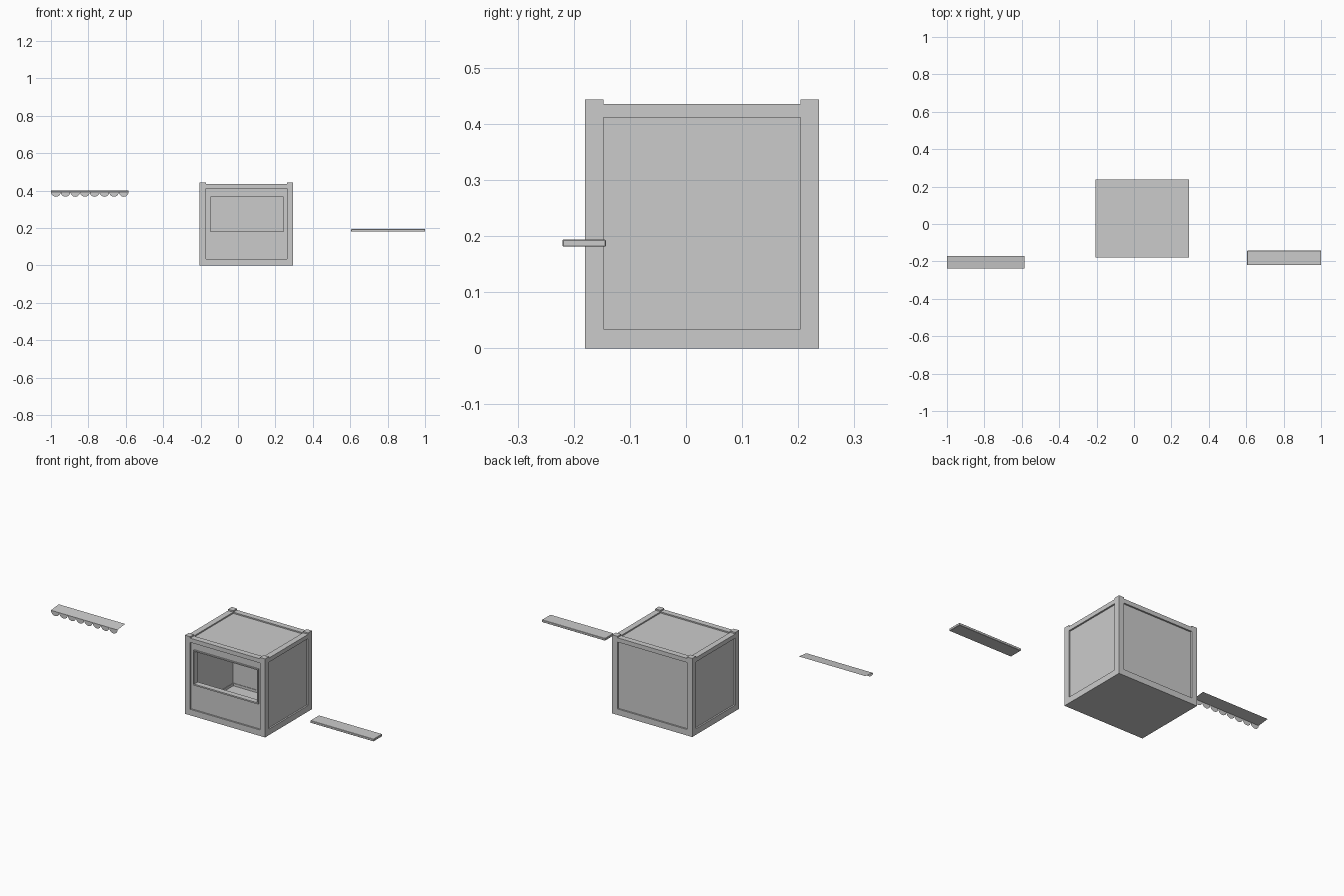
import bpy, bmesh, math

if "Cube" in bpy.data.objects:
    bpy.data.objects.remove(bpy.data.objects["Cube"])

X0, X1, Y0, Y1 = -0.205, 0.295, -0.18, 0.237   # booth footprint
T = 0.033                                      # frame thickness
REC = 0.009                                    # panel recess
TOP, POST = 0.435, 0.443                       # beam and post heights
LOW, HIGH = 0.034, 0.411                       # panel opening heights


def finish(name, bm):
    bmesh.ops.recalc_face_normals(bm, faces=bm.faces)
    me = bpy.data.meshes.new(name)
    bm.to_mesh(me)
    bm.free()
    ob = bpy.data.objects.new(name, me)
    bpy.context.collection.objects.link(ob)
    return ob


def box(name, x0, x1, y0, y1, z0, z1):
    bm = bmesh.new()
    bmesh.ops.create_cube(bm, size=1)
    for v in bm.verts:
        v.co = ((x0 + x1) / 2 + v.co.x * (x1 - x0),
                (y0 + y1) / 2 + v.co.y * (y1 - y0),
                (z0 + z1) / 2 + v.co.z * (z1 - z0))
    return finish(name, bm)


def ring(name, outer, inner, y0, y1):
    """Rectangular plate with a rectangular hole; rects are x0, x1, z0, z1."""
    bm = bmesh.new()
    loops = []
    for (a, b, c, d) in (outer, inner):
        for y in (y0, y1):
            loops.append([bm.verts.new((x, y, z))
                          for x, z in ((a, c), (b, c), (b, d), (a, d))])
    of, ob_, inf, inb = loops
    for p, q in ((of, inf), (inf, inb), (inb, ob_), (ob_, of)):
        for i in range(4):
            j = (i + 1) % 4
            bm.faces.new((p[i], p[j], q[j], q[i]))
    return finish(name, bm)


# Corner posts
for nx, xa in (("left", X0), ("right", X1 - T)):
    for ny, ya in (("front", Y0), ("back", Y1 - T)):
        box(f"{ny}_{nx}_post", xa, xa + T, ya, ya + T, 0, POST)

# Horizontal beams between the posts
for nz, za, zb in (("lower", 0, LOW), ("upper", HIGH, TOP)):
    for ny, ya in (("front", Y0), ("back", Y1 - T)):
        box(f"{nz}_{ny}_beam", X0 + T, X1 - T, ya, ya + T, za, zb)
    for nx, xa in (("left", X0), ("right", X1 - T)):
        box(f"{nz}_{nx}_beam", xa, xa + T, Y0 + T, Y1 - T, za, zb)

# Recessed wall, roof and floor panels
box("left_panel", X0 + REC, X0 + T - 0.003, Y0 + T, Y1 - T, LOW, HIGH)
box("right_panel", X1 - T + 0.003, X1 - REC, Y0 + T, Y1 - T, LOW, HIGH)
box("back_panel", X0 + T, X1 - T, Y1 - T + 0.003, Y1 - REC, LOW, HIGH)
box("roof_panel", X0 + T, X1 - T, Y0 + T, Y1 - T, HIGH + 0.002, TOP - 0.007)
box("floor_panel", X0 + T, X1 - T, Y0 + T, Y1 - T, 0, 0.02)

# Front panel with serving window and its raised trim
win_out = (-0.154, 0.25, 0.174, 0.372)
win_in = (-0.148, 0.244, 0.182, 0.366)
ring("front_panel", (X0 + T, X1 - T, LOW, HIGH), win_out, Y0 + REC, Y0 + T - 0.003)
ring("window_trim", win_out, win_in, Y0 + 0.001, Y0 + T)

# Loose counter shelf
shelf = box("counter_shelf", 0.605, 1.0, -0.22, -0.143, 0.181, 0.194)
bev = shelf.modifiers.new("edge", "BEVEL")
bev.width = 0.0015
bev.segments = 1

# Loose awning: thin sloped sheet with a hanging scalloped edge
AX0, AX1, AF, AB, N, SEG = -1.0, -0.585, -0.238, -0.17, 8, 10
bm = bmesh.new()
bm.faces.new([bm.verts.new(c) for c in ((AX0, AF, 0.393), (AX1, AF, 0.393),
                                        (AX1, AB, 0.401), (AX0, AB, 0.401))])
r = (AX1 - AX0) / N / 2
for i in range(N):
    cx = AX0 + r * (2 * i + 1)
    bm.faces.new([bm.verts.new((cx - r * math.cos(math.pi * k / SEG), AF,
                                0.393 - r * math.sin(math.pi * k / SEG)))
                  for k in range(SEG + 1)])
bmesh.ops.remove_doubles(bm, verts=bm.verts, dist=1e-5)
finish("scalloped_awning", bm)
